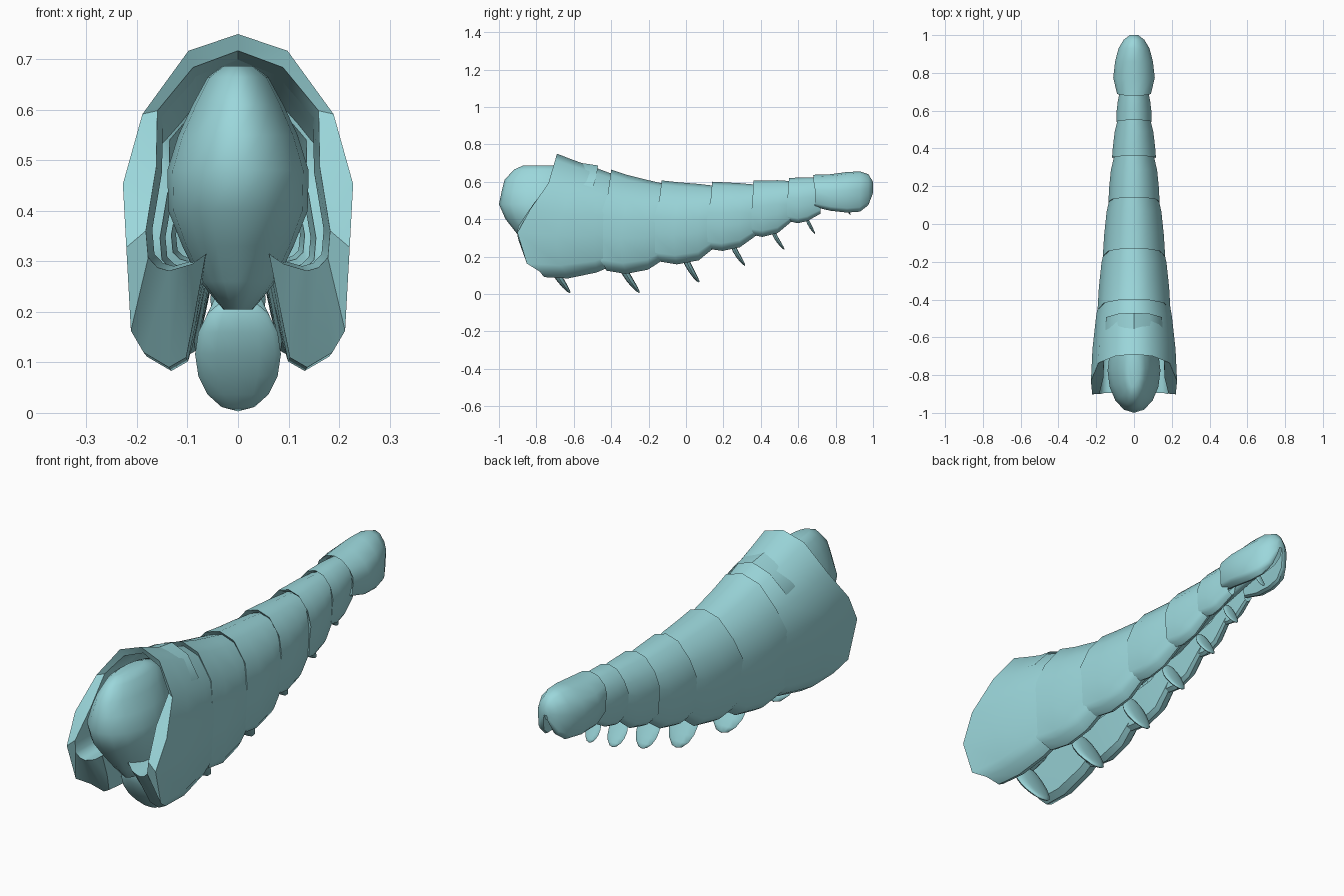
import bpy, bmesh
from math import radians, cos, sin, pi

cube = bpy.data.objects.get("Cube")
if cube:
    bpy.data.objects.remove(cube)

mat = bpy.data.materials.new("pale_teal")
mat.use_nodes = True
teal = (0.33, 0.68, 0.71, 1)
mat.diffuse_color = teal
mat.node_tree.nodes["Principled BSDF"].inputs["Base Color"].default_value = teal


def finish(bm, name, angle=40):
    bmesh.ops.recalc_face_normals(bm, faces=bm.faces[:])
    mesh = bpy.data.meshes.new(name)
    bm.to_mesh(mesh)
    bm.free()
    mesh.materials.append(mat)
    ob = bpy.data.objects.new(name, mesh)
    bpy.context.collection.objects.link(ob)
    bpy.ops.object.select_all(action='DESELECT')
    ob.select_set(True)
    bpy.context.view_layer.objects.active = ob
    bpy.ops.object.shade_smooth_by_angle(angle=radians(angle))
    return ob


def loft(name, rings, closed, cap_first=False, cap_last=False, angle=40):
    bm = bmesh.new()
    rows = [[bm.verts.new(p) for p in ring] for ring in rings]
    n = len(rows[0])
    for a, b in zip(rows, rows[1:]):
        for i in range(n if closed else n - 1):
            k = (i + 1) % n
            bm.faces.new((a[i], a[k], b[k], b[i]))
    if cap_first:
        bm.faces.new(rows[0])
    if cap_last:
        bm.faces.new(rows[-1])
    return finish(bm, name, angle)


# Half cross-section of a plate: x share, height share, forward sweep of the rim
OUTER = [(0, 1, 0), (.43, .95, .04), (.83, .76, .2), (1, .55, .62), (.97, .36, .92),
         (.93, .11, .7), (.82, .045, .4), (.6, 0, .3), (.45, .03, .35),
         (.38, .15, .5), (.28, .34, .8)]
# Inner lip, closing the lower lobes at the front
INNER = [(0, .95, 0), (.39, .9, .04), (.7, .77, .2), (.71, .6, .6), (.8, .41, .97),
         (.78, .33, .98), (.7, .3, .96), (.6, .29, .95), (.5, .3, .95),
         (.4, .31, .92), (.27, .34, .84)]


def section(profile, y, top, bottom, width, lean):
    half = [(px * width, y - lean * sweep, bottom + pz * (top - bottom))
            for px, pz, sweep in profile]
    return [(-x, y2, z) for x, y2, z in half[:0:-1]] + half


def plate(name, lean, stations, fold, tail=False):
    y, top, bottom, width = stations[0]
    h = top - bottom
    rings = [section(INNER, y + fold, top - h * .05, bottom + h * .04, width * .93, lean * .5),
             section(INNER, y + .015, top, bottom, width, lean)]
    for i, s in enumerate(stations):
        rings.append(section(OUTER, *s, lean * (1, .45, .1, 0, 0, 0)[i]))
    return loft(name, rings, False, cap_last=tail)


# Overlapping plates: stations are y, top, bottom, half width
plate("front_plate", .23, [(-.69, .75, .09, .228), (-.6, .715, .083, .22),
                           (-.47, .67, .115, .2), (-.35, .625, .17, .175)], .22)
plate("second_plate", .09, [(-.4, .665, .125, .193), (-.31, .635, .107, .186),
                            (-.2, .608, .13, .172), (-.08, .58, .21, .145)], .1)
plate("third_plate", .065, [(-.13, .607, .175, .165), (-.04, .597, .158, .158),
                            (.07, .588, .18, .145), (.18, .575, .27, .118)], .08)
plate("fourth_plate", .035, [(.14, .6, .24, .135), (.2, .597, .23, .132),
                             (.29, .592, .25, .122), (.4, .582, .33, .095)], .07)
plate("fifth_plate", .012, [(.36, .607, .315, .116), (.41, .607, .305, .112),
                            (.49, .608, .325, .102), (.58, .602, .4, .08)], .05)
plate("sixth_plate", .012, [(.55, .62, .39, .093), (.6, .622, .378, .092),
                            (.65, .624, .39, .086), (.72, .62, .43, .072)], .04)
plate("tail_plate", -.015, [(.68, .637, .465, .09), (.77, .64, .445, .11),
                            (.86, .652, .435, .1), (.93, .655, .44, .082),
                            (.975, .64, .475, .055), (1, .6, .54, .022)], .04, tail=True)

# Head: horizontal slices of z, half width, front y, back y
head = []
for z, w, front, back in [(.205, .03, -.8, -.66), (.26, .075, -.85, -.62),
                          (.33, .11, -.91, -.58), (.4, .138, -.965, -.56),
                          (.48, .14, -1, -.55), (.55, .118, -.985, -.55),
                          (.61, .09, -.97, -.56), (.665, .06, -.92, -.6),
                          (.687, .03, -.87, -.68)]:
    mid, depth = (front + back) / 2, (back - front) / 2
    head.append([(w * cos(a), mid + depth * sin(a), z)
                 for a in (2 * pi * i / 16 for i in range(16))])
loft("head", head, True, True, True, 60)

# Soft body inside the plates
body = []
for y, z, rx, rz in [(-.68, .42, .11, .17), (-.4, .42, .11, .15), (0, .43, .09, .12),
                     (.3, .46, .07, .1), (.6, .52, .045, .07), (.88, .55, .03, .05)]:
    body.append([(rx * cos(a), y, z + rz * sin(a))
                 for a in (2 * pi * i / 12 for i in range(12))])
loft("soft_body", body, True, True, True, 60)


# Row of spoon-shaped legs: root y, root z, tip y, tip z, half width
def leg(name, y0, z0, y1, z1, width):
    bm = bmesh.new()
    bmesh.ops.create_uvsphere(bm, u_segments=12, v_segments=8, radius=1)
    for v in bm.verts:
        s = (1 - v.co.z) / 2
        v.co = (v.co.x * width, y0 + (y1 - y0) * s ** 1.5 + v.co.y * width * .28,
                z0 + (z1 - z0) * s)
    finish(bm, name, 60)


LEGS = [(-.74, .23, -.62, .003, .085), (-.36, .21, -.25, .005, .08),
        (-.02, .25, .07, .06, .068), (.24, .3, .315, .15, .055),
        (.46, .36, .525, .237, .045), (.64, .43, .69, .32, .035),
        (.85, .49, .88, .422, .02)]
for i, spec in enumerate(LEGS):
    leg(f"leg_{i + 1}", *spec)
